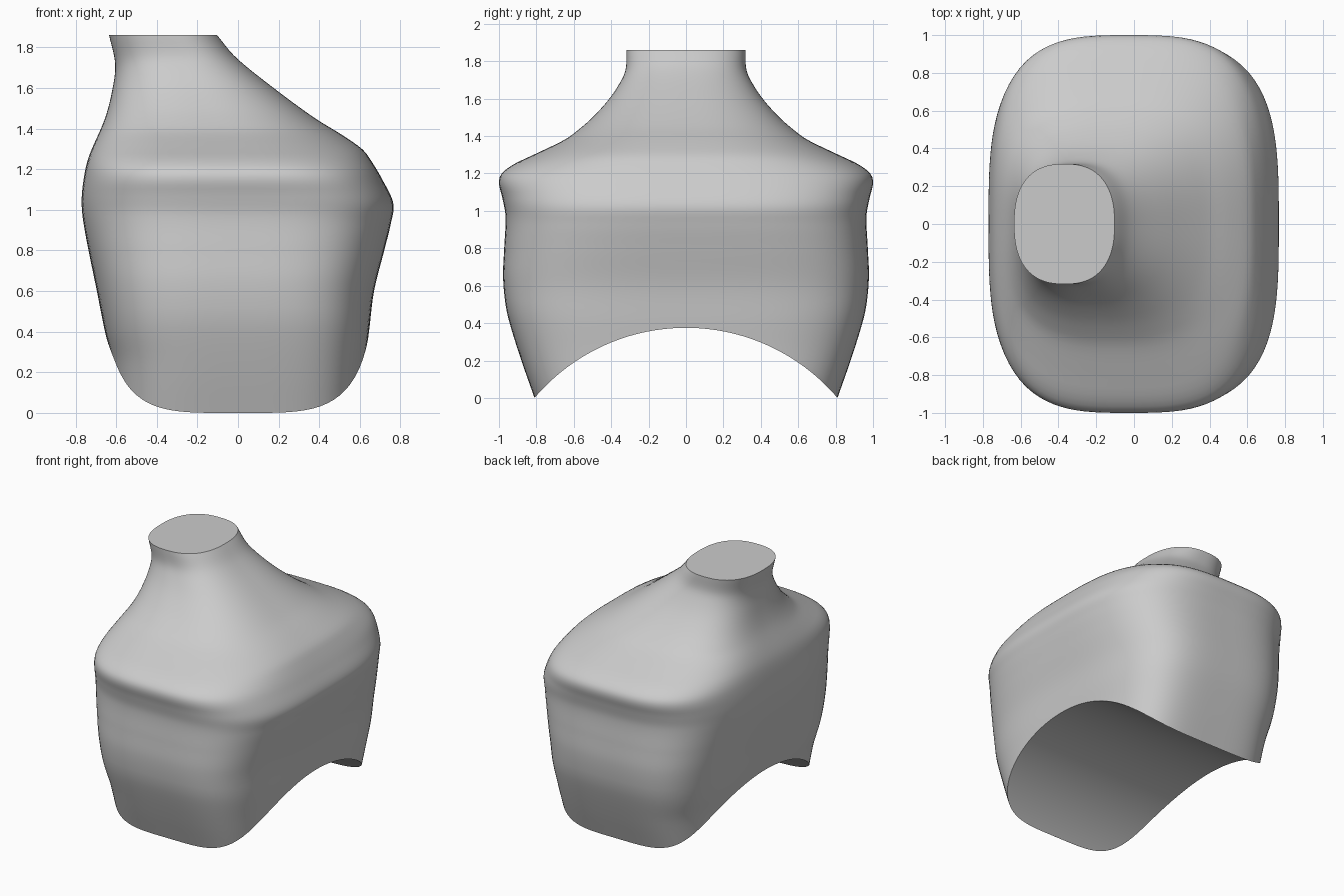
import bpy, bmesh, math

cube = bpy.data.objects.get("Cube")
if cube:
    bpy.data.objects.remove(cube, do_unlink=True)

# Profiles as (height, value): side limits, half depth and corner squareness
X_MIN = [(0, -.60), (.25, -.62), (.4, -.655), (.6, -.695), (.9, -.755), (1.03, -.77),
         (1.15, -.76), (1.26, -.735), (1.45, -.655), (1.6, -.617), (1.72, -.605), (1.86, -.635)]
X_MAX = [(0, .60), (.25, .625), (.4, .645), (.6, .67), (.8, .72), (.93, .752), (1.03, .765),
         (1.15, .71), (1.25, .65), (1.3, .61), (1.37, .51), (1.45, .38), (1.6, .175),
         (1.75, -.01), (1.86, -.103)]
HALF_Y = [(0, .81), (.2, .88), (.4, .943), (.5, .965), (.65, .978), (.8, .972), (.97, .965),
          (1.07, .982), (1.15, 1.0), (1.2, .985), (1.25, .92), (1.3, .815), (1.38, .65),
          (1.43, .58), (1.5, .50), (1.6, .41), (1.7, .345), (1.76, .322), (1.86, .318)]
POWER = [(0, 4.2), (.5, 3.8), (1.0, 3.3), (1.2, 3.2), (1.45, 2.8), (1.86, 2.45)]

TOP, ARCH_R, ARCH_Z = 1.86, 1.062, -.687
COLUMNS, LOW_ROWS, HIGH_ROWS = 128, 12, 70


def curve(points, z):
    """Smooth cubic through the (height, value) points."""
    z = min(max(z, points[0][0]), points[-1][0])
    i = next(k for k in range(len(points) - 1) if z <= points[k + 1][0])

    def slope(k):
        a, b = points[max(k - 1, 0)], points[min(k + 1, len(points) - 1)]
        return (b[1] - a[1]) / (b[0] - a[0])
    (z0, v0), (z1, v1) = points[i], points[i + 1]
    h = z1 - z0
    t = (z - z0) / h
    return ((2*t**3 - 3*t*t + 1) * v0 + (t**3 - 2*t*t + t) * h * slope(i)
            + (3*t*t - 2*t**3) * v1 + (t**3 - t*t) * h * slope(i + 1))


def surface(angle, z):
    """Point on the rounded-rectangle section at height z."""
    lo, hi = curve(X_MIN, z), curve(X_MAX, z)
    c, s = math.cos(angle), math.sin(angle)
    p = curve(POWER, z)
    r = (abs(c)**p + abs(s)**p) ** (-1 / p)
    return ((lo + hi) / 2 + (hi - lo) / 2 * r * c, curve(HALF_Y, z) * r * s, z)


def arch_height(angle):
    """Height at which a column meets the arched underside."""
    lo, hi = 0, .45
    for _ in range(30):
        z = (lo + hi) / 2
        y = surface(angle, z)[1]
        if z < math.sqrt(max(ARCH_R**2 - y*y, 0)) + ARCH_Z:
            lo = z
        else:
            hi = z
    return lo


# Body wall: columns rising from the arch to the neck
bm = bmesh.new()
columns = []
for k in range(COLUMNS):
    angle = 2 * math.pi * (k + .5) / COLUMNS
    base = arch_height(angle)
    heights = [base + (.5 - base) * i / LOW_ROWS for i in range(LOW_ROWS)]
    heights += [.5 + (TOP - .5) * i / HIGH_ROWS for i in range(HIGH_ROWS + 1)]
    columns.append([bm.verts.new(surface(angle, z)) for z in heights])
for k in range(COLUMNS):
    a, b = columns[k], columns[(k + 1) % COLUMNS]
    for i in range(len(a) - 1):
        bm.faces.new((a[i], b[i], b[i + 1], a[i + 1]))

# Flat neck cap
bm.faces.new([c[-1] for c in columns])

# Arched underside: strips running straight across the body
for k in range(-COLUMNS // 4, COLUMNS // 4 - 1):
    m = COLUMNS // 2 - 1 - k
    bm.faces.new([columns[j % COLUMNS][0] for j in (k, m, m - 1, k + 1)])

bmesh.ops.recalc_face_normals(bm, faces=bm.faces)
mesh = bpy.data.meshes.new("torso_body")
bm.to_mesh(mesh)
bm.free()
body = bpy.data.objects.new("torso_body", mesh)
bpy.context.collection.objects.link(body)

# Plain grey material
grey = bpy.data.materials.new("light_grey")
grey.use_nodes = True
grey.diffuse_color = (.6, .6, .6, 1)
grey.node_tree.nodes["Principled BSDF"].inputs["Base Color"].default_value = (.6, .6, .6, 1)
mesh.materials.append(grey)

# Smooth surface with crisp arch and neck rims
bpy.ops.object.select_all(action='DESELECT')
body.select_set(True)
bpy.context.view_layer.objects.active = body
bpy.ops.object.shade_smooth_by_angle(angle=math.radians(40))
